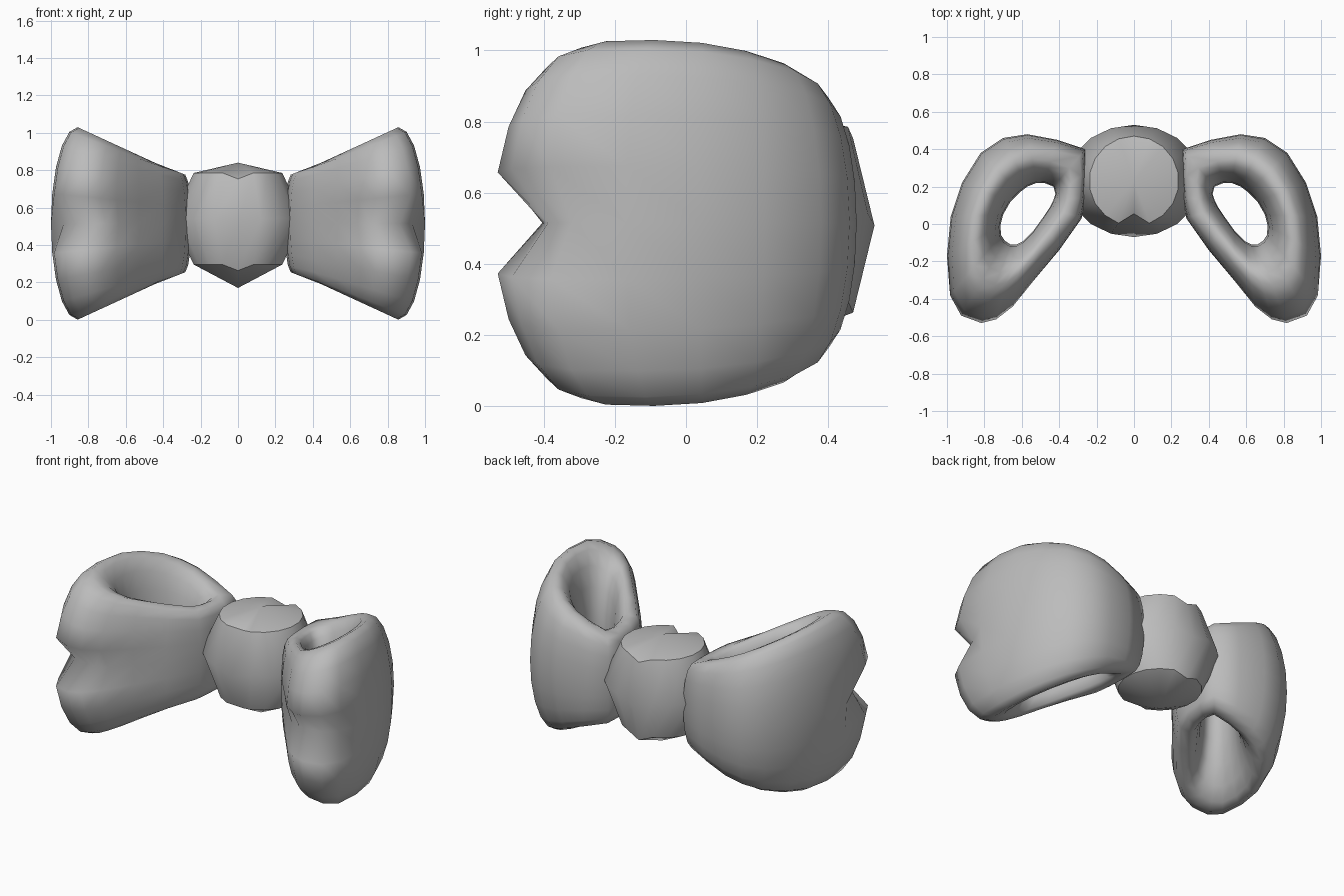
import bpy, bmesh, math

cube = bpy.data.objects.get("Cube")
if cube:
    bpy.data.objects.remove(cube, do_unlink=True)

grey = bpy.data.materials.new("plain grey")
grey.use_nodes = True
shade = (0.5, 0.5, 0.5, 1)
grey.diffuse_color = shade
grey.node_tree.nodes["Principled BSDF"].inputs["Base Color"].default_value = shade


def finish(name, bm):
    """Turn a bmesh into a named, smoothly shaded object."""
    bmesh.ops.recalc_face_normals(bm, faces=bm.faces[:])
    mesh = bpy.data.meshes.new(name)
    bm.to_mesh(mesh)
    bm.free()
    mesh.materials.append(grey)
    obj = bpy.data.objects.new(name, mesh)
    bpy.context.collection.objects.link(obj)
    bpy.ops.object.select_all(action='DESELECT')
    obj.select_set(True)
    bpy.context.view_layer.objects.active = obj
    bpy.ops.object.shade_smooth_by_angle(angle=math.radians(80), keep_sharp_edges=True)


def bridge(bm, ring_a, ring_b):
    """Join two closed rings of vertices with quads."""
    count = len(ring_a)
    for i in range(count):
        j = (i + 1) % count
        bm.faces.new((ring_a[i], ring_a[j], ring_b[j], ring_b[i]))


# Ribbon loop: outer outline, inner hole and depth of the front pinch
OUTER = [(.25, .28), (.26, .40), (.41, .45), (.57, .48), (.70, .46), (.82, .38),
         (.92, .22), (.98, .04), (1, -.17), (.99, -.39), (.93, -.50), (.82, -.54),
         (.74, -.52), (.65, -.45), (.53, -.30), (.40, -.14), (.28, .03), (.26, .14)]
INNER = [(.42, .16), (.43, .20), (.48, .22), (.52, .22), (.57, .20), (.61, .17),
         (.66, .12), (.70, .05), (.715, -.01), (.71, -.06), (.69, -.09), (.66, -.11),
         (.63, -.11), (.59, -.09), (.54, -.04), (.49, .03), (.45, .09), (.43, .13)]
PINCH = {9: .09, 10: .13, 11: .15, 12: .12, 13: .07, 14: .03}
MID_Z = .515
SECTION = 20


def ribbon_loop(name, side):
    bm = bmesh.new()
    rings = []
    for k, ((ox, oy), (ix, iy)) in enumerate(zip(OUTER, INNER)):
        cx, cy = (ox + ix) / 2, (oy + iy) / 2
        dx, dy = (ox - ix) / 2, (oy - iy) / 2
        half = math.hypot(dx, dy)
        # the ribbon flares taller away from the knot, and is boxier close to it
        height = .235 + .46 * (cx - .25)
        power = min(1, max(.4, .4 + 2 * (cx - .34)))
        ring = []
        for s in range(SECTION):
            a = math.tau * s / SECTION
            reach = math.cos(a)
            if reach > .01:
                reach **= power
            if s == 0:
                reach -= PINCH.get(k, 0) / half
            ring.append(bm.verts.new((side * (cx + dx * reach), cy + dy * reach,
                                      MID_Z + height * math.sin(a))))
        rings.append(ring)
    for k, ring in enumerate(rings):
        bridge(bm, ring, rings[(k + 1) % len(rings)])
    finish(name, bm)


for name, side in (("left_loop", 1), ("right_loop", -1)):
    ribbon_loop(name, side)


# Knot: a barrel with shallow cone caps and a crease down front and back
def knot():
    count, centre_y = 18, .23
    bm = bmesh.new()
    rings = []
    for wide, deep, z in ((.24, .24, .295), (.36, .3, .54), (.24, .24, .785)):
        ring = []
        for i in range(count):
            a = math.tau * i / count - math.pi / 2
            x, y, h = wide * math.cos(a), centre_y + deep * math.sin(a), z
            if i in (0, count // 2):
                h -= .032
            if i == 0 and deep < .3:
                y += .065
            ring.append(bm.verts.new((x, y, h)))
        rings.append(ring)
    for low, high in zip(rings, rings[1:]):
        bridge(bm, low, high)
    for ring, z in ((rings[0], .17), (rings[-1], .84)):
        tip = bm.verts.new((0, centre_y, z))
        for i in range(count):
            j = (i + 1) % count
            bm.faces.new((ring[i], ring[j], tip))
            # crisp rim between barrel and cap
            bm.edges.get((ring[i], ring[j])).smooth = False
    finish("knot", bm)


knot()
